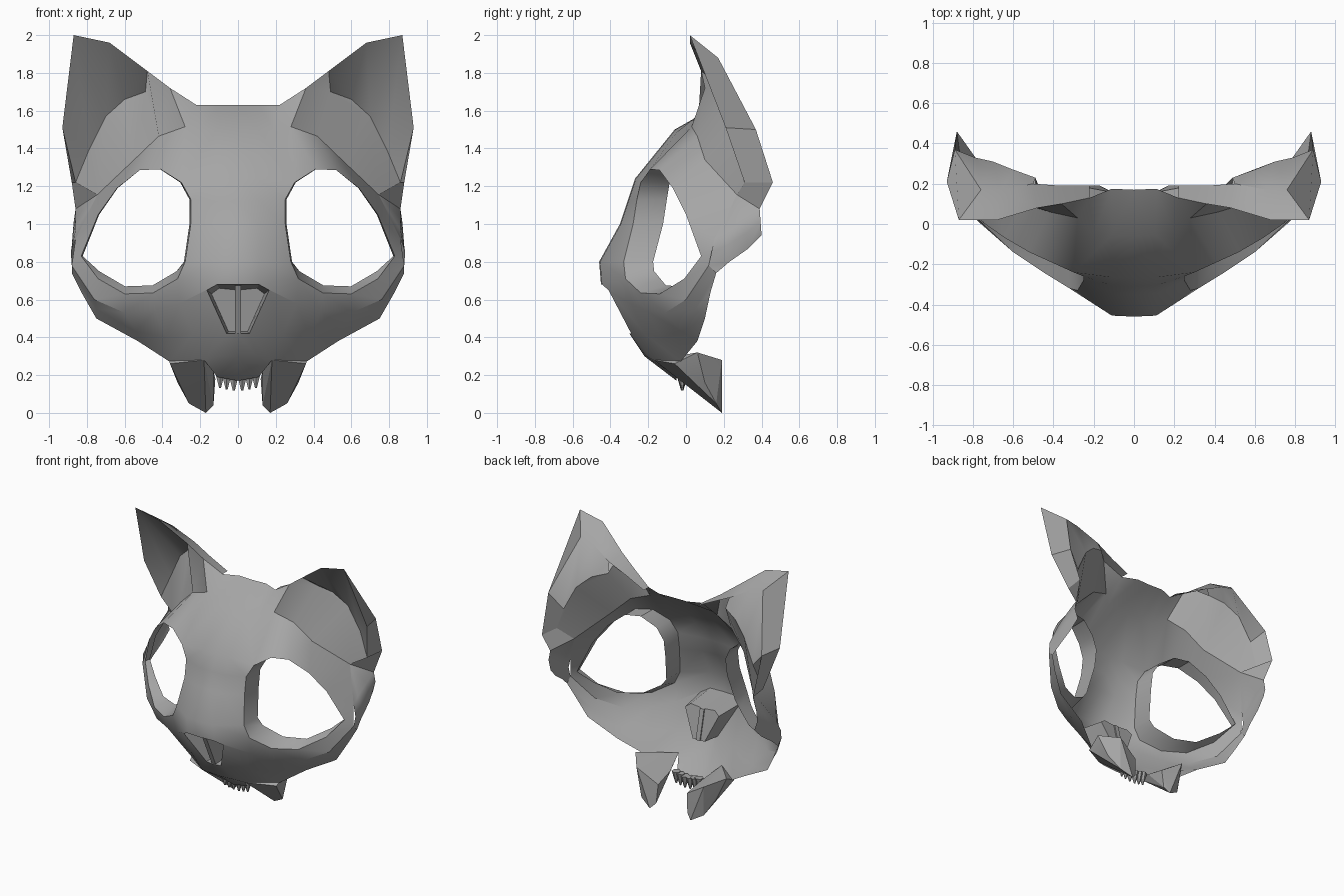
import bpy, bmesh, math
from mathutils import Vector

if "Cube" in bpy.data.objects:
    bpy.data.objects.remove(bpy.data.objects["Cube"])

grey = bpy.data.materials.new("bone_grey")
grey.diffuse_color = (0.38, 0.38, 0.38, 1)
grey.use_nodes = True
grey.node_tree.nodes["Principled BSDF"].inputs["Base Color"].default_value = grey.diffuse_color


def strip(faces, a, b):
    """Quads between two matching rows of points."""
    for i in range(len(a) - 1):
        faces.append((a[i], a[i + 1], b[i + 1], b[i]))


def finish(bm, name, angle=35, mirror=True):
    bmesh.ops.recalc_face_normals(bm, faces=bm.faces)
    me = bpy.data.meshes.new(name)
    bm.to_mesh(me)
    bm.free()
    me.shade_smooth()
    me.set_sharp_from_angle(angle=math.radians(angle))
    me.materials.append(grey)
    ob = bpy.data.objects.new(name, me)
    bpy.context.collection.objects.link(ob)
    if mirror:
        ob.modifiers.new("mirror", "MIRROR").merge_threshold = 0.002
    return ob


def sheet(name, faces, angle=35):
    """Thin surface from point loops, welded along shared edges."""
    bm = bmesh.new()
    for f in faces:
        pts = []
        for p in f:
            if p not in pts:
                pts.append(p)
        if len(pts) > 2:
            bm.faces.new([bm.verts.new(p) for p in pts])
    bmesh.ops.remove_doubles(bm, verts=bm.verts, dist=0.001)
    return finish(bm, name, angle)


def hull(name, pts, angle=20, mirror=True):
    bm = bmesh.new()
    for p in pts:
        bm.verts.new(p)
    bmesh.ops.convex_hull(bm, input=bm.verts)
    return finish(bm, name, angle, mirror)


# Eye socket outline, from the top edge round the inner corner
E = [(.41, -.19, 1.29), (.30, -.24, 1.22), (.25, -.26, 1.13), (.25, -.28, 1.0),
     (.28, -.33, .80), (.32, -.32, .71), (.45, -.24, .635), (.60, -.14, .63),
     (.74, -.01, .71), (.83, .08, .83), (.74, .0, 1.05), (.64, -.07, 1.19),
     (.52, -.14, 1.285)]
# Fold where the brow meets the ear floor
fold = [(.20, -.05, 1.485), (.28, .03, 1.515), (.42, .06, 1.465), (.55, .10, 1.34),
        (.745, .27, 1.155)]
# Ear: front rim, rear edge, and the line at the bottom of the cup
rim = [(.22, .13, 1.63), (.36, .10, 1.72), (.48, .08, 1.81), (.68, .02, 1.96),
       (.87, .02, 2.0), (.93, .21, 1.51), (.86, .31, 1.22)]
rear = [(.22, .19, 1.63), (.36, .19, 1.70), (.50, .20, 1.77), (.66, .17, 1.86),
        (.76, .17, 1.88), (.89, .37, 1.50), (.88, .46, 1.22)]
cup = [(.49, .23, 1.70), (.60, .27, 1.66), (.70, .31, 1.57), (.79, .33, 1.39), rim[6]]

# Centre line from forehead to nose, repeated as a second column
line = [(.17, 1.63), (-.06, 1.5), (-.27, 1.24), (-.31, 1.12), (-.35, 1.0),
        (-.46, .80), (-.45, .68)]
C0 = [(0, y, z) for y, z in line]
C1 = [(.11, y + .005, z) for y, z in line]
M = [rim[0], fold[0]] + E[1:6]
face = []
strip(face, C0, C1)
strip(face, C1, M)

# Brow around the top of the eye
cheek = (.86, .15, .92)
strip(face, [E[1], E[0], E[12], E[11], E[10], E[9]], fold + [cheek])

# Muzzle and cheek rows below the eye
R0 = [C1[-1]] + E[5:10]
R1 = [(.165, -.41, .65), (.31, -.29, .58), (.44, -.21, .54), (.60, -.11, .53),
      (.76, .0, .60), (.88, .12, .78)]
R2 = [(.06, -.29, .42), (.24, -.22, .42), (.38, -.13, .40), (.54, -.02, .43),
      (.75, .05, .55), (.88, .16, .74)]
R3 = [(.10, -.21, .30), (.18, -.17, .28), (.36, -.03, .27), (.53, .06, .38),
      (.75, .10, .50), (.83, .13, .64)]
for a, b in ((R0, R1), (R1, R2), (R2, R3)):
    strip(face, a, b)
gum = (.11, -.05, .19)
strip(face, [(0, -.30, .42), (0, -.22, .30), (0, -.05, .17)], [R2[0], R3[0], gum])
face.append((R3[0], R3[1], gum))

# Ear floor
face += [(fold[0], fold[1], rim[1], rim[0]), (fold[1], fold[2], cup[0], rim[2], rim[1]),
         (fold[2], fold[3], cup[2], cup[1], cup[0]),
         (fold[3], fold[4], cup[4], cup[3], cup[2])]
face.append((E[9], R1[5], cheek))

# Eye socket wall running back from the outline
wall = []
for i, (x, y, z) in enumerate(E):
    wall.append((x + (.53 - x) * .025, y + .17 - .14 * (x / .88) ** 2,
                 z + (.04 if 5 <= i <= 8 else 0)))
strip(face, E + E[:1], wall + wall[:1])
sheet("skull_mask", face)

# Cheekbone running back under the ear
za = [R1[5], (.87, .23, .80), (.86, .33, .87), (.85, .40, .94)]
zb = [cheek, (.86, .20, .97), (.86, .30, 1.03), (.86, .39, 1.08)]
mid = [tuple((Vector(p) + Vector(q)) / 2 + Vector((.015, 0, 0))) for p, q in zip(za, zb)]
bone = []
strip(bone, za, mid)
strip(bone, mid, zb)
bone += [(R1[5], R2[5], za[1]), (fold[4], zb[0], zb[1]),
         (fold[4], zb[1], zb[2], zb[3]), (fold[4], zb[3], rear[6], rim[6])]
sheet("cheekbone", bone, angle=50)

# Ear: inner cup, outer wall and back
ear = []
strip(ear, rim[2:], cup)
strip(ear, rim, rear)
strip(ear, rear[2:], cup)
sheet("ear", ear)

# Nose cavity with tapered walls and a closed back
front = [(0, -.45, .68), C1[-1], R1[0], R2[0], (0, -.30, .42)]
back = [(0, -.20, .65), (.10, -.20, .66), (.14, -.19, .63), (.05, -.15, .43), (0, -.15, .43)]
nose = [tuple(back)]
strip(nose, front, back)
sheet("nose_cavity", nose, angle=20)
hull("nose_septum", [(x, y, z) for x in (-.017, .017) for y, z in
                     ((-.41, .675), (-.19, .65), (-.14, .43), (-.29, .42))], mirror=False)

# Canine tooth
hull("canine", [(.18, -.17, .28), (.36, -.06, .26), (.38, .06, .32), (.28, .19, .28),
                (.13, .0, .22), (.32, .10, .16), (.12, .16, .18), (.26, .16, .05),
                (.13, .17, .04), (.17, .19, .0)])

# Incisor teeth
for x in (.022, .06, .095):
    bm = bmesh.new()
    bmesh.ops.create_cone(bm, segments=6, radius1=.006, radius2=.032, depth=.09, cap_ends=True)
    bmesh.ops.translate(bm, verts=bm.verts, vec=(x, -.02, .158 + x * .2))
    finish(bm, "incisor")
